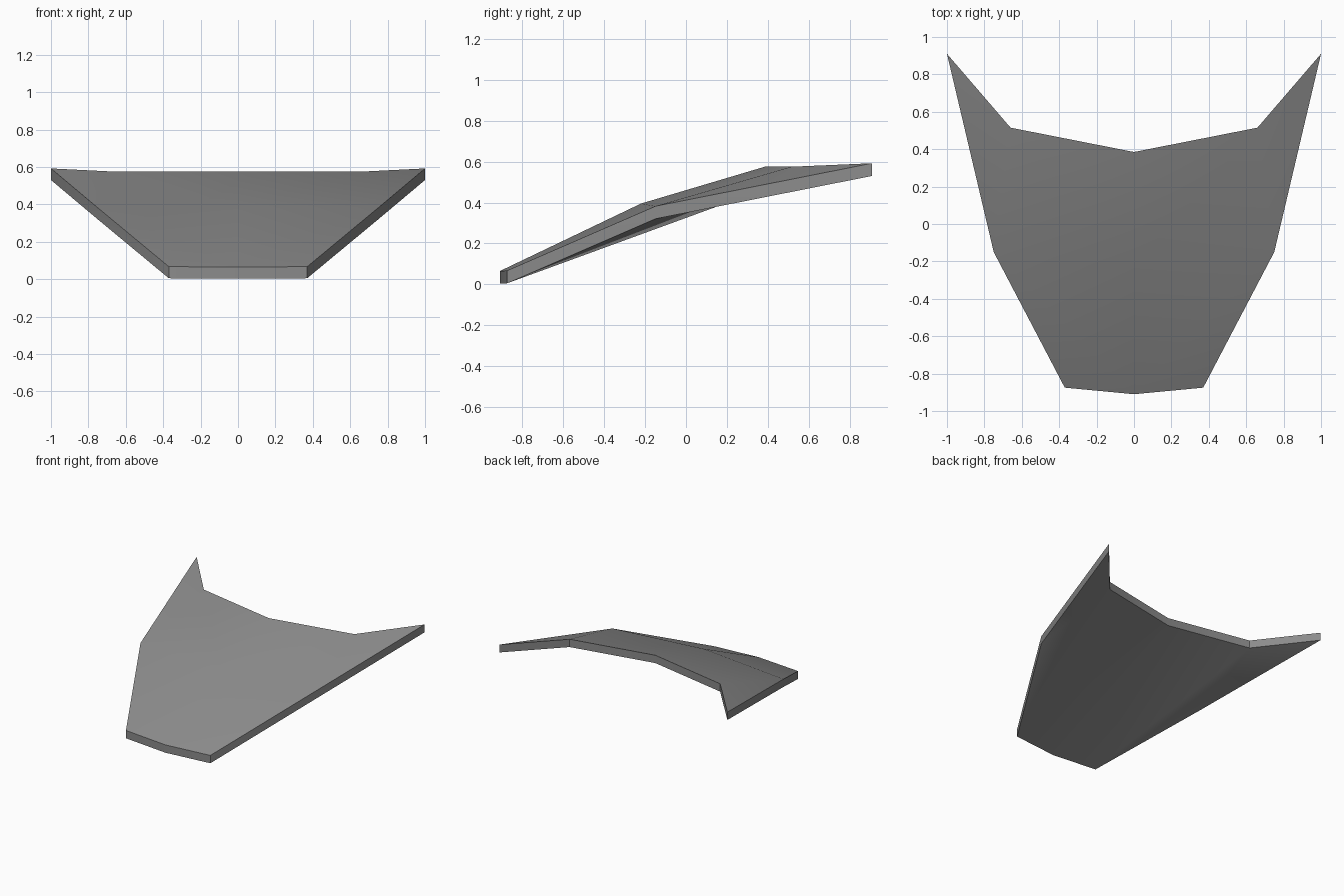
import bpy
import bmesh
import math

cube = bpy.data.objects.get("Cube")
if cube:
    bpy.data.objects.remove(cube, do_unlink=True)

# Single grey colour
grey = bpy.data.materials.new("mid_grey")
grey.use_nodes = True
colour = (0.26, 0.26, 0.26, 1)
grey.diffuse_color = colour
grey.node_tree.nodes["Principled BSDF"].inputs["Base Color"].default_value = colour

THICK = 0.062

# Top outline of the +x half, from front centre round to rear centre
front_mid, front_corner, side, tip, notch, rear_mid = outline = [
    (0, -0.91, 0.065), (0.37, -0.875, 0.067), (0.75, -0.15, 0.382),
    (1, 0.91, 0.592), (0.66, 0.515, 0.575), (0, 0.385, 0.575)]
crown = (0, -0.22, 0.395)


def below(p):
    return (p[0], p[1], max(p[2] - THICK, 0))


# Upper skin bends across the crown; lower skin runs straight front to back
upper = [(front_mid, front_corner, side, crown),
         (crown, side, notch, rear_mid),
         (side, tip, notch)]
lower = [(front_mid, front_corner, notch, rear_mid),
         (front_corner, side, notch),
         (side, tip, notch)]
faces = upper + [[below(p) for p in reversed(f)] for f in lower]

# Rim walls joining both skins
for a, b in zip(outline, outline[1:]):
    faces.append((a, below(a), below(b), b))

bm = bmesh.new()
for f in faces:
    bm.faces.new([bm.verts.new(p) for p in f])
bmesh.ops.remove_doubles(bm, verts=bm.verts, dist=0.0005)
mesh = bpy.data.meshes.new("curved_panel")
bm.to_mesh(mesh)
bm.free()
mesh.materials.append(grey)

panel = bpy.data.objects.new("curved_panel", mesh)
bpy.context.collection.objects.link(panel)

# Matching half on the other side
mirror = panel.modifiers.new("mirror", "MIRROR")
mirror.use_clip = True

bpy.ops.object.select_all(action="DESELECT")
panel.select_set(True)
bpy.context.view_layer.objects.active = panel
bpy.ops.object.modifier_apply(modifier=mirror.name)
bpy.ops.object.shade_smooth_by_angle(angle=math.radians(30))
